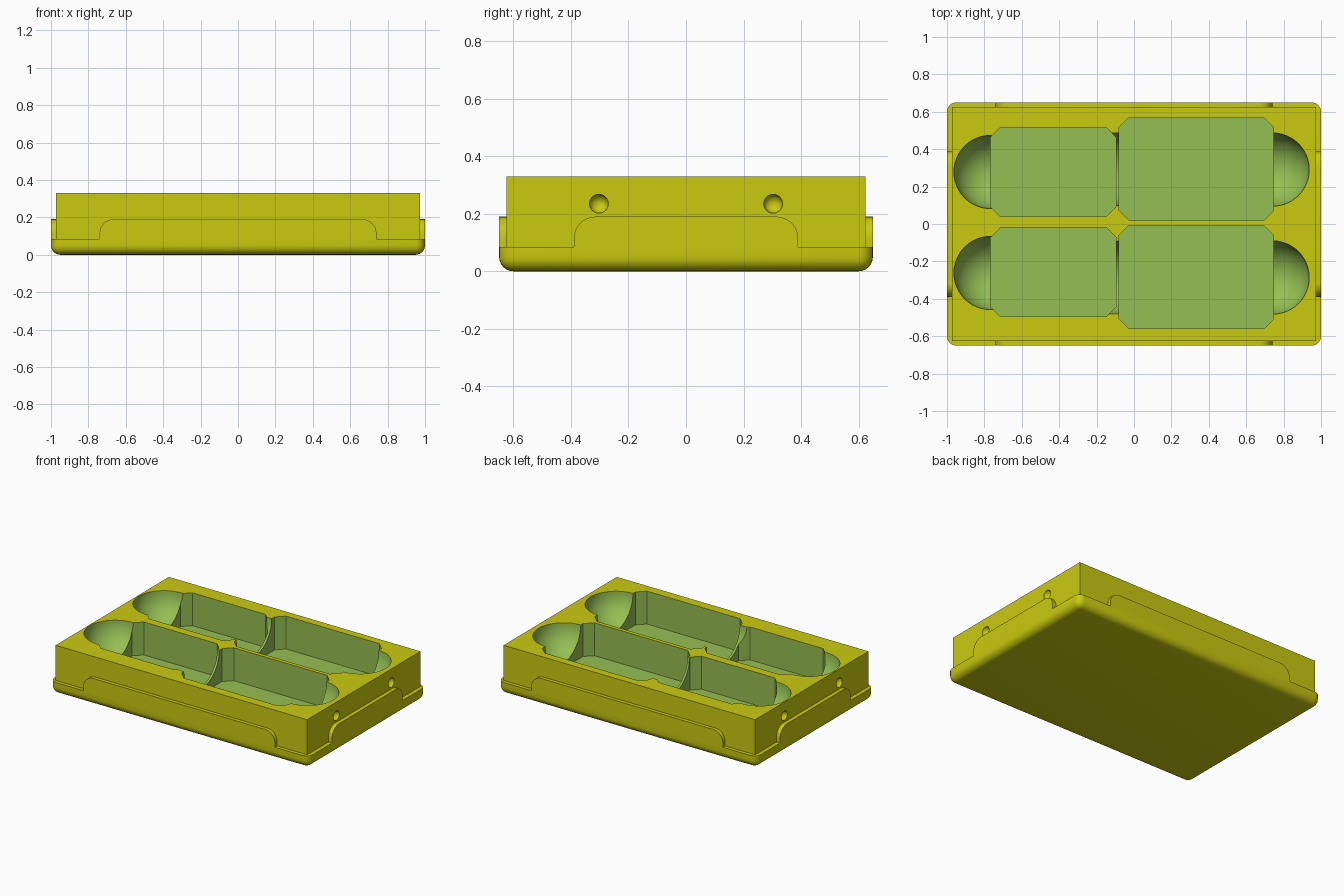
import bpy, bmesh, math
from mathutils import Matrix, Vector

if "Cube" in bpy.data.objects:
    bpy.data.objects.remove(bpy.data.objects["Cube"])


def material(name, rgb):
    m = bpy.data.materials.new(name)
    m.diffuse_color = (*rgb, 1)
    m.use_nodes = True
    m.node_tree.nodes["Principled BSDF"].inputs["Base Color"].default_value = m.diffuse_color
    return m


YELLOW = material("tray yellow", (0.59, 0.59, 0.005))
GREEN = material("pocket green", (0.30, 0.52, 0.088))


def add(name, bm, mat=YELLOW):
    bmesh.ops.recalc_face_normals(bm, faces=bm.faces)
    me = bpy.data.meshes.new(name)
    bm.to_mesh(me)
    bm.free()
    me.materials.append(mat)
    ob = bpy.data.objects.new(name, me)
    bpy.context.collection.objects.link(ob)
    return ob


def activate(ob):
    bpy.ops.object.select_all(action='DESELECT')
    ob.select_set(True)
    bpy.context.view_layer.objects.active = ob


def smooth(ob):
    activate(ob)
    bpy.ops.object.shade_smooth_by_angle(angle=math.radians(32))


def box(x0, x1, y0, y1, z0, z1):
    bm = bmesh.new()
    bmesh.ops.create_cube(bm, size=1)
    c = Vector((x0 + x1, y0 + y1, z0 + z1)) / 2
    for v in bm.verts:
        v.co = Vector((v.co.x * (x1 - x0), v.co.y * (y1 - y0), v.co.z * (z1 - z0))) + c
    return bm


def is_upright(e):
    d = e.verts[0].co - e.verts[1].co
    return abs(d.x) < 1e-5 and abs(d.y) < 1e-5


def sphere(x, y, z, r, seg):
    bm = bmesh.new()
    bmesh.ops.create_uvsphere(bm, u_segments=seg, v_segments=seg // 2, radius=r,
                              matrix=Matrix.Translation((x, y, z)))
    return bm


def cut(target, bm):
    cutter = add("cutter", bm)
    cutter.hide_render = True
    mod = target.modifiers.new("cut", 'BOOLEAN')
    mod.operation = 'DIFFERENCE'
    mod.solver = 'EXACT'
    mod.object = cutter
    activate(target)
    bpy.ops.object.modifier_apply(modifier=mod.name)
    bpy.data.objects.remove(cutter, do_unlink=True)


TOP, FLOOR = 0.33, 0.10

# Base plate with rounded bottom and corners
bm = box(-1, 1, -0.65, 0.65, 0, 0.085)
edges = [e for e in bm.edges if is_upright(e) or all(v.co.z < 0.01 for v in e.verts)]
bmesh.ops.bevel(bm, geom=edges, offset=0.05, offset_type='OFFSET', segments=6,
                profile=0.5, affect='EDGES')
smooth(add("base_plate", bm))

# Upper block
body = add("tray_body", box(-0.972, 0.972, -0.625, 0.625, 0.075, TOP))


# Chamfered rectangular pockets
def pocket(x0, x1, y0, y1):
    p = box(x0, x1, y0, y1, FLOOR, TOP + 0.1)
    bmesh.ops.bevel(p, geom=[e for e in p.edges if is_upright(e)], offset=0.053,
                    offset_type='OFFSET', segments=1, affect='EDGES')
    return p


for x0, x1, y0, y1 in ((-0.767, -0.096, 0.04, 0.516), (-0.08, 0.747, 0.019, 0.57),
                       (-0.767, -0.096, -0.495, -0.019), (-0.08, 0.747, -0.56, -0.008)):
    cut(body, pocket(x0, x1, y0, y1))

# Round end scoops
for x, y in ((-0.767, 0.278), (0.741, 0.291), (-0.767, -0.262), (0.741, -0.286)):
    cut(body, sphere(x, y, TOP + 0.001, 0.196, 48))

# Round channels through the dividing walls
for y in (0.293, -0.286):
    bm = bmesh.new()
    bmesh.ops.create_cone(bm, cap_ends=True, segments=48, radius1=0.194, radius2=0.194, depth=0.1,
                          matrix=Matrix.Translation((-0.088, y, TOP + 0.001))
                          @ Matrix.Rotation(math.pi / 2, 4, 'Y'))
    cut(body, bm)

# Everything hollowed out so far is green
body.data.materials.clear()
body.data.materials.append(YELLOW)
body.data.materials.append(GREEN)
for f in body.data.polygons:
    c = f.center
    inside = abs(c.x) < 0.968 and abs(c.y) < 0.62 and 0.08 < c.z < TOP - 0.0005
    f.material_index = int(inside)

# Small dimples on both ends
for sx in (-1, 1):
    for y in (-0.303, 0.303):
        cut(body, sphere(sx * 0.973, y, 0.235, 0.033, 24))
smooth(body)


# Raised tabs with rounded upper corners around the sides
def tab(name, half, outer, depth, angle):
    r, z1 = 0.075, 0.19
    pts = [(-half, 0.07), (half, 0.07)]
    for i in range(9):
        a = math.pi / 2 * i / 8
        pts.append((half - r + r * math.cos(a), z1 - r + r * math.sin(a)))
    pts += [(-x, z) for x, z in reversed(pts[2:])]
    bm = bmesh.new()
    f = bm.faces.new([bm.verts.new((x, -outer, z)) for x, z in pts])
    ext = bmesh.ops.extrude_face_region(bm, geom=[f])
    bmesh.ops.translate(bm, vec=(0, depth, 0),
                        verts=[g for g in ext['geom'] if isinstance(g, bmesh.types.BMVert)])
    bmesh.ops.rotate(bm, verts=bm.verts, cent=(0, 0, 0), matrix=Matrix.Rotation(angle, 3, 'Z'))
    smooth(add(name, bm))


tab("front_tab", 0.74, 0.65, 0.03, 0)
tab("back_tab", 0.74, 0.65, 0.03, math.pi)
tab("right_tab", 0.39, 1.0, 0.033, math.pi / 2)
tab("left_tab", 0.39, 1.0, 0.033, -math.pi / 2)
